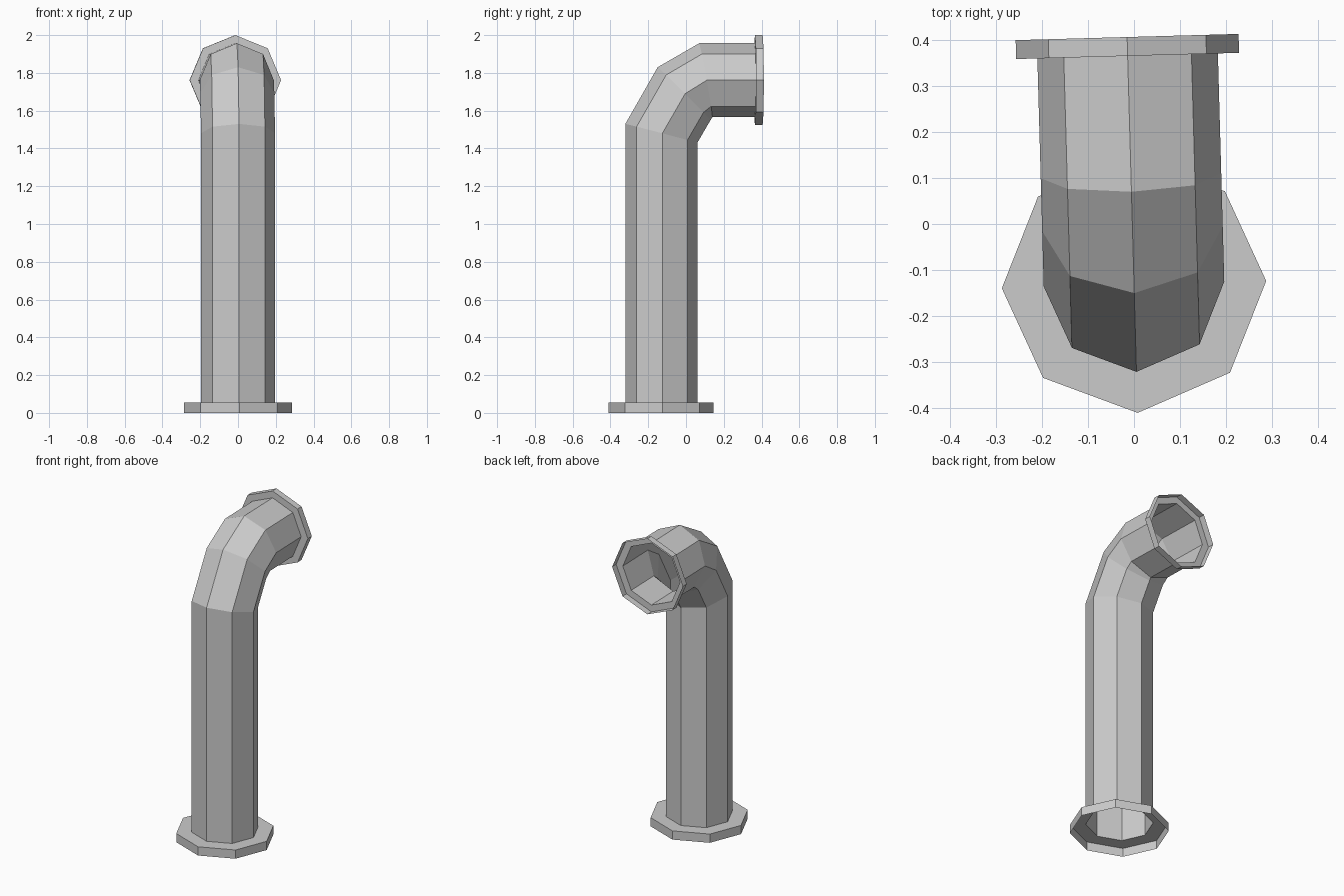
import bpy, bmesh, math
from mathutils import Vector, Matrix

if "Cube" in bpy.data.objects:
    bpy.data.objects.remove(bpy.data.objects["Cube"])

SIDES = 8
PIVOT = Vector((0, -0.13, 0))
# whole pipe is turned slightly around its upright axis
TURN = Matrix.Translation(PIVOT) @ Matrix.Rotation(math.radians(1.6), 4, 'Z') @ Matrix.Translation(-PIVOT)


def ring(half_width, outer, inner):
    """Octagon spanning from outer to inner (y, z) point, half_width wide in x."""
    a, b = Vector((0, *outer)), Vector((0, *inner))
    mid, arm = (a + b) / 2, (a - b) / 2
    return [mid + arm * math.cos(t) + Vector((half_width * math.sin(t), 0, 0))
            for t in (2 * math.pi * i / SIDES for i in range(SIDES))]


def loft(name, rings):
    """Open skin through a row of rings."""
    bm = bmesh.new()
    loops = [[bm.verts.new(TURN @ p) for p in r] for r in rings]
    for lo, hi in zip(loops, loops[1:]):
        for i in range(SIDES):
            j = (i + 1) % SIDES
            bm.faces.new((lo[j], lo[i], hi[i], hi[j]))
    bm.normal_update()
    mesh = bpy.data.meshes.new(name)
    bm.to_mesh(mesh)
    bm.free()
    obj = bpy.data.objects.new(name, mesh)
    bpy.context.collection.objects.link(obj)
    return obj


R = 0.196
pipe_start = ring(R, (-0.321, 0.055), (0.06, 0.055))
pipe_end = ring(R, (0.365, 1.957), (0.365, 1.566))

# Upright pipe with the mitred elbow
loft("bent_pipe", [
    pipe_start,
    ring(R, (-0.321, 1.53), (0.06, 1.43)),
    ring(R, (-0.15, 1.83), (0.13, 1.55)),
    ring(R, (0.07, 1.957), (0.14, 1.566)),
    pipe_end,
])

# Base flange: hollow collar, open underneath
loft("base_flange", [
    ring(0.287, (-0.41, 0), (0.147, 0)),
    ring(0.287, (-0.41, 0.055), (0.147, 0.055)),
    pipe_start,
])

# Outlet flange: hollow collar, open at the back
loft("outlet_flange", [
    pipe_end,
    ring(0.242, (0.365, 2.0), (0.365, 1.523)),
    ring(0.242, (0.406, 2.0), (0.406, 1.523)),
])
